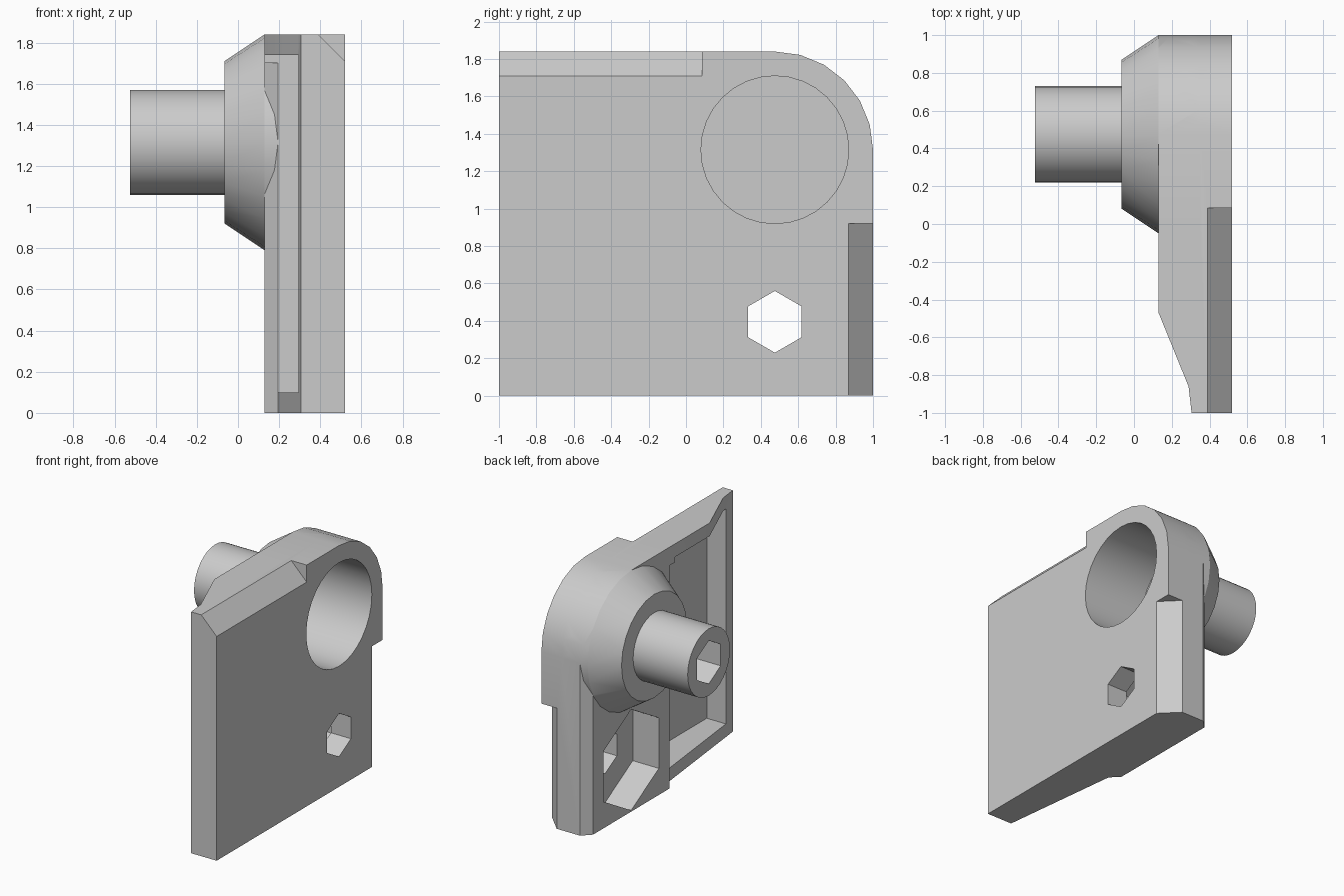
import bpy, bmesh, math

if "Cube" in bpy.data.objects:
    bpy.data.objects.remove(bpy.data.objects["Cube"])

# Single plain grey
grey = bpy.data.materials.new("plain grey")
grey.use_nodes = True
grey.diffuse_color = (0.6, 0.6, 0.6, 1)
grey.node_tree.nodes["Principled BSDF"].inputs["Base Color"].default_value = (0.6, 0.6, 0.6, 1)

AXIS_Y, BOSS_Z, NUT_Z, TOP = 0.475, 1.315, 0.395, 1.84
BOSS_R, SOCKET_R, HEX_R = 0.525, 0.395, 0.165


def loft(name, loops):
    """Closed solid skinned through matching loops of points."""
    bm = bmesh.new()
    rings = [[bm.verts.new(p) for p in loop] for loop in loops]
    n = len(rings[0])
    for a, b in zip(rings, rings[1:]):
        for i in range(n):
            j = (i + 1) % n
            bm.faces.new((a[i], a[j], b[j], b[i]))
    bm.faces.new(rings[0])
    bm.faces.new(rings[-1])
    bmesh.ops.recalc_face_normals(bm, faces=bm.faces)
    mesh = bpy.data.meshes.new(name)
    bm.to_mesh(mesh)
    bm.free()
    mesh.materials.append(grey)
    obj = bpy.data.objects.new(name, mesh)
    bpy.context.scene.collection.objects.link(obj)
    return obj


def along_x(name, yz, x0, x1):
    return loft(name, [[(x, y, z) for y, z in yz] for x in (x0, x1)])


def along_y(name, xz, y0, y1):
    return loft(name, [[(x, y, z) for x, z in xz] for y in (y0, y1)])


def along_z(name, xy, z0, z1):
    return loft(name, [[(x, y, z) for x, y in xy] for z in (z0, z1)])


def circle(r, sides, cz):
    """Polygon in y-z about the common axis plane, first corner pointing up."""
    return [(AXIS_Y + r * math.sin(i * math.tau / sides),
             cz + r * math.cos(i * math.tau / sides)) for i in range(sides)]


def combine(target, tool, operation):
    """Apply a boolean and discard the helper."""
    tool.hide_render = True
    mod = target.modifiers.new(operation, 'BOOLEAN')
    mod.operation, mod.object, mod.solver = operation, tool, 'EXACT'
    bpy.context.view_layer.objects.active = target
    bpy.ops.object.modifier_apply(modifier=mod.name)
    bpy.data.objects.remove(tool)


def cut(target, tool):
    combine(target, tool, 'DIFFERENCE')


def add(target, tool):
    combine(target, tool, 'UNION')


# Plate with raised, chamfered block behind and a tapering wing
body = along_z("bracket_body", [
    (0.52, -1), (0.305, -1), (0.195, -0.05), (0.13, 0.015),
    (0.13, 0.935), (0.195, 1), (0.52, 1)], 0, TOP)

# Thick upper rim of the wing
add(body, along_z("upper_rim", [
    (0.305, -0.9), (0.13, -0.47), (0.13, 0.02), (0.35, 0.02), (0.35, -0.9)], 1.7, TOP))

# Recess inside the wing frame
cut(body, along_x("wing_recess", [
    (-0.9, 0.1), (-0.052, 0.1), (-0.052, 1.74), (-0.9, 1.74)], 0, 0.455))

# Rounded upper corner
arc = circle(BOSS_R, 24, BOSS_Z)[:7]
cut(body, along_x("corner_cutter", arc + [(1.1, BOSS_Z), (1.1, 1.95), (AXIS_Y, 1.95)], 0, 0.6))

# Chamfers along the top edge and the lower back edge
cut(body, along_y("top_chamfer", [(0.29, 1.94), (0.62, 1.61), (0.62, 1.94)], -1.1, 0.085))
cut(body, along_z("side_chamfer", [(0.29, 1.1), (0.62, 0.77), (0.62, 1.1)], -0.1, 0.92))

# Conical boss
add(body, loft("boss", [
    [(x, y, z) for y, z in circle(r, 24, BOSS_Z)]
    for x, r in ((-0.065, SOCKET_R), (0.13, BOSS_R), (0.35, BOSS_R))]))

# Round socket, hexagonal through hole and its larger hexagonal counterbore
cut(body, along_x("socket", circle(SOCKET_R, 32, BOSS_Z), 0, 0.6))
cut(body, along_x("hex_hole", circle(HEX_R, 6, NUT_Z), 0, 0.6))
cut(body, along_x("hex_counterbore", circle(0.385, 6, NUT_Z), 0, 0.35))

# Shaft with a hexagonal pocket in its end
shaft = along_x("shaft", circle(0.255, 32, BOSS_Z), -0.525, -0.05)
cut(shaft, along_x("shaft_pocket", circle(HEX_R, 6, BOSS_Z), -0.6, -0.075))

# Smooth curves, keep corners sharp
bpy.ops.object.select_all(action='DESELECT')
for obj in (body, shaft):
    obj.select_set(True)
bpy.context.view_layer.objects.active = body
bpy.ops.object.shade_smooth_by_angle(angle=math.radians(28))
